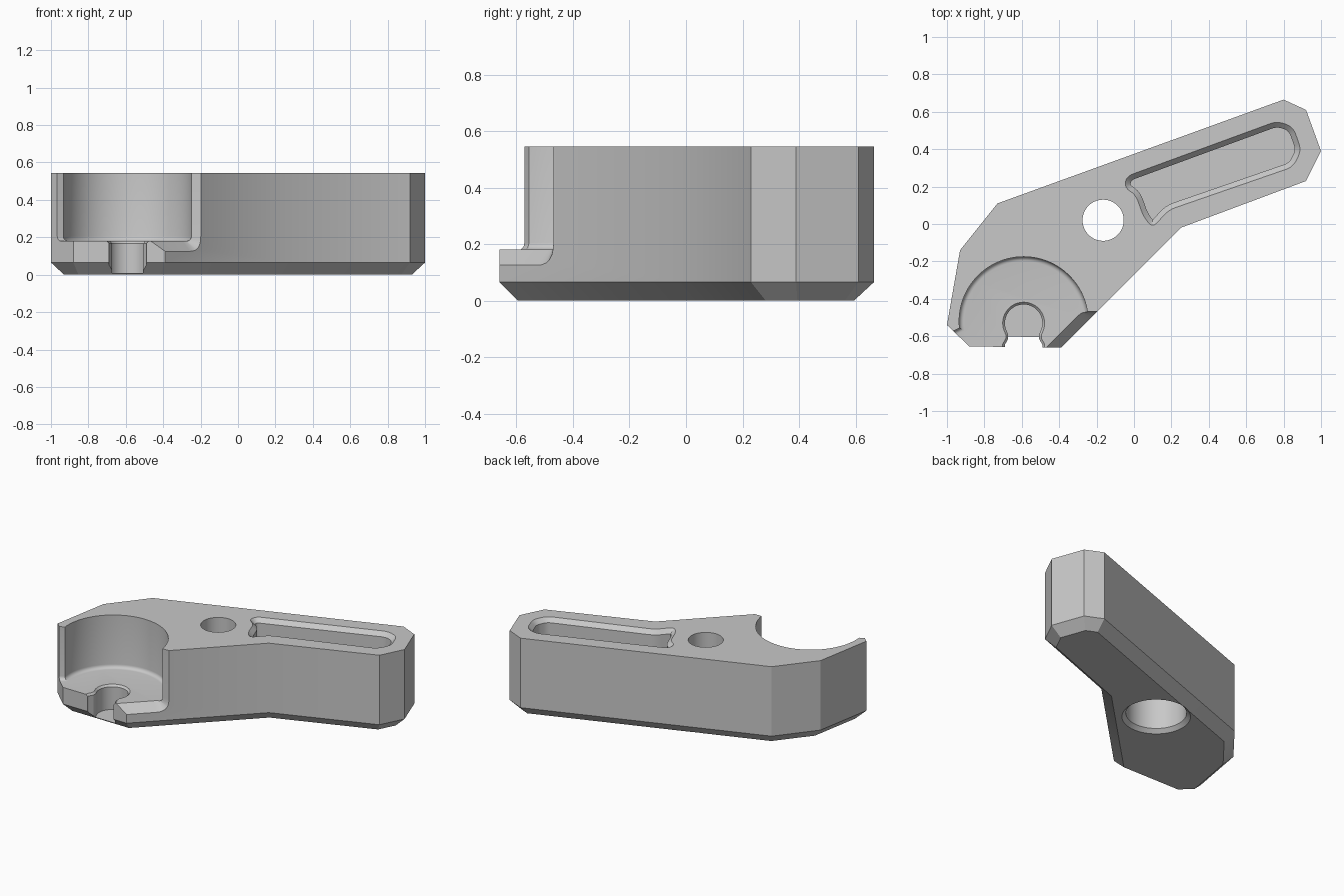
import bpy, bmesh, math
from mathutils import Vector, Matrix

cube = bpy.data.objects.get("Cube")
if cube:
    bpy.data.objects.remove(cube, do_unlink=True)

metal = bpy.data.materials.new("grey metal")
metal.use_nodes = True
GREY = (0.58, 0.58, 0.58, 1)
metal.diffuse_color = GREY
metal.node_tree.nodes["Principled BSDF"].inputs["Base Color"].default_value = GREY


def arc(cx, cy, r, a0, a1, n):
    return [(cx + r * math.cos(math.radians(a0 + (a1 - a0) * i / n)),
             cy + r * math.sin(math.radians(a0 + (a1 - a0) * i / n))) for i in range(n + 1)]


def circle(cx, cy, r):
    return arc(cx, cy, r, 0, 360, 64)[:-1]


def rounded(points, cut, n=6):
    """Round every corner of a closed outline."""
    out = []
    for i, p in enumerate(points):
        p, a, b = Vector(p), Vector(points[i - 1]), Vector(points[(i + 1) % len(points)])
        s = p + (a - p).normalized() * min(cut, (a - p).length * 0.45)
        e = p + (b - p).normalized() * min(cut, (b - p).length * 0.45)
        out += [tuple(s.lerp(p, k / n).lerp(p.lerp(e, k / n), k / n)) for k in range(n + 1)]
    return out


def offset(points, d):
    """Grow a counter-clockwise outline by d."""
    out = []
    for i, p in enumerate(points):
        p, a, b = Vector(p), Vector(points[i - 1]), Vector(points[(i + 1) % len(points)])
        u, v = (p - a).normalized(), (b - p).normalized()
        n1, n2 = Vector((u.y, -u.x)), Vector((v.y, -v.x))
        out.append(p + (n1 + n2) * (d / (1 + n1.dot(n2))))
    return out


def loft(name, points, levels, matrix=None):
    """Solid through offset copies of one outline; levels are (height, offset)."""
    bm = bmesh.new()
    rings = [[bm.verts.new((q.x, q.y, z)) for q in offset(points, d)] for z, d in levels]
    n = len(points)
    for lo, hi in zip(rings, rings[1:]):
        for i in range(n):
            j = (i + 1) % n
            bm.faces.new((lo[i], lo[j], hi[j], hi[i]))
    bm.faces.new(rings[0][::-1])
    bm.faces.new(rings[-1])
    if matrix:
        bm.transform(matrix)
    bmesh.ops.recalc_face_normals(bm, faces=bm.faces)
    mesh = bpy.data.meshes.new(name)
    bm.to_mesh(mesh)
    bm.free()
    mesh.materials.append(metal)
    obj = bpy.data.objects.new(name, mesh)
    bpy.context.collection.objects.link(obj)
    return obj


# Angled arm body with a chamfered underside
body = loft("arm_body", [
    (-1, -0.54), (-0.88, -0.655), (-0.39, -0.66), (0.25, -0.02), (0.92, 0.23),
    (1, 0.39), (0.92, 0.61), (0.8, 0.665), (-0.73, 0.11), (-0.93, -0.14)],
    [(0, -0.065), (0.065, 0), (0.545, 0)])

cutters = []

# Round seat, open at the front, with a filleted floor
seat = arc(-0.59, -0.52, 0.345, 0, 186, 60)
seat += [(-1.15, -0.66), (-1.15, -0.95), (-0.05, -0.95), (-0.05, -0.525)]
R = 0.025
fillet = [(0.18 + R * (1 - math.cos(t)), R * (math.sin(t) - 1))
          for t in [math.pi / 2 * k / 5 for k in range(6)]]
cutters.append(loft("seat_cutter", seat, fillet + [(0.7, 0)]))

# Bevel along the slanted side of the seat, sweeping up its wall
h = math.sqrt(0.5)
frame = Matrix(((h, 0, h, -0.39), (h, 0, -h, -0.66), (0, 1, 0, 0), (0, 0, 0, 1)))
sweep = rounded([(-0.2, 0.125), (0.27, 0.125), (0.27, 0.7), (-0.2, 0.7)], 0.08)
cutters.append(loft("bevel_cutter", sweep, [(-0.055, -0.055), (0.055, 0.055)], frame))

# Keyhole notch in the seat floor with a softened rim
half = [(0.1, -0.8), (0.1, -0.645), (0.083, -0.615), (0.083, -0.59)]
notch = [(-0.59 + x, y) for x, y in half]
notch += arc(-0.59, -0.53, 0.1, -25, 205, 32)
notch += [(-0.59 - x, y) for x, y in reversed(half)]
cutters.append(loft("notch_cutter", notch, [(0.01, 0), (0.167, 0), (0.193, 0.024)]))

# Pivot hole with a wide counterbore from below
cutters.append(loft("pivot_cutter", circle(-0.165, 0.02, 0.11), [(0.2, 0), (0.7, 0)]))
cutters.append(loft("counterbore_cutter", circle(-0.165, 0.02, 0.19),
                    [(-0.02, 0.045), (0.025, 0), (0.35, 0)]))

# Long blind recess with a chamfered rim, curved around the pivot
recess = [(0.1, -0.02), (0.185, 0.075), (0.85, 0.305), (0.895, 0.395), (0.85, 0.52),
          (0.765, 0.55), (-0.04, 0.255), (-0.05, 0.195), (0.01, 0.155), (0.05, 0.04)]
recess = rounded(recess, 0.04)
cutters.append(loft("recess_cutter", recess,
                    [(0.15, -0.028), (0.517, -0.028), (0.545, 0), (0.565, 0.02)]))

# Cut everything out of the body
bpy.context.view_layer.objects.active = body
for c in cutters:
    c.hide_render = True
    mod = body.modifiers.new(c.name, "BOOLEAN")
    mod.operation = "DIFFERENCE"
    mod.solver = "EXACT"
    mod.object = c
    bpy.ops.object.modifier_apply(modifier=mod.name)
    bpy.data.objects.remove(c, do_unlink=True)

# One colour, smooth curves, sharp edges
body.data.materials.clear()
body.data.materials.append(metal)
for p in body.data.polygons:
    p.material_index = 0
bpy.ops.object.select_all(action="DESELECT")
body.select_set(True)
bpy.ops.object.shade_smooth_by_angle(angle=math.radians(25))
